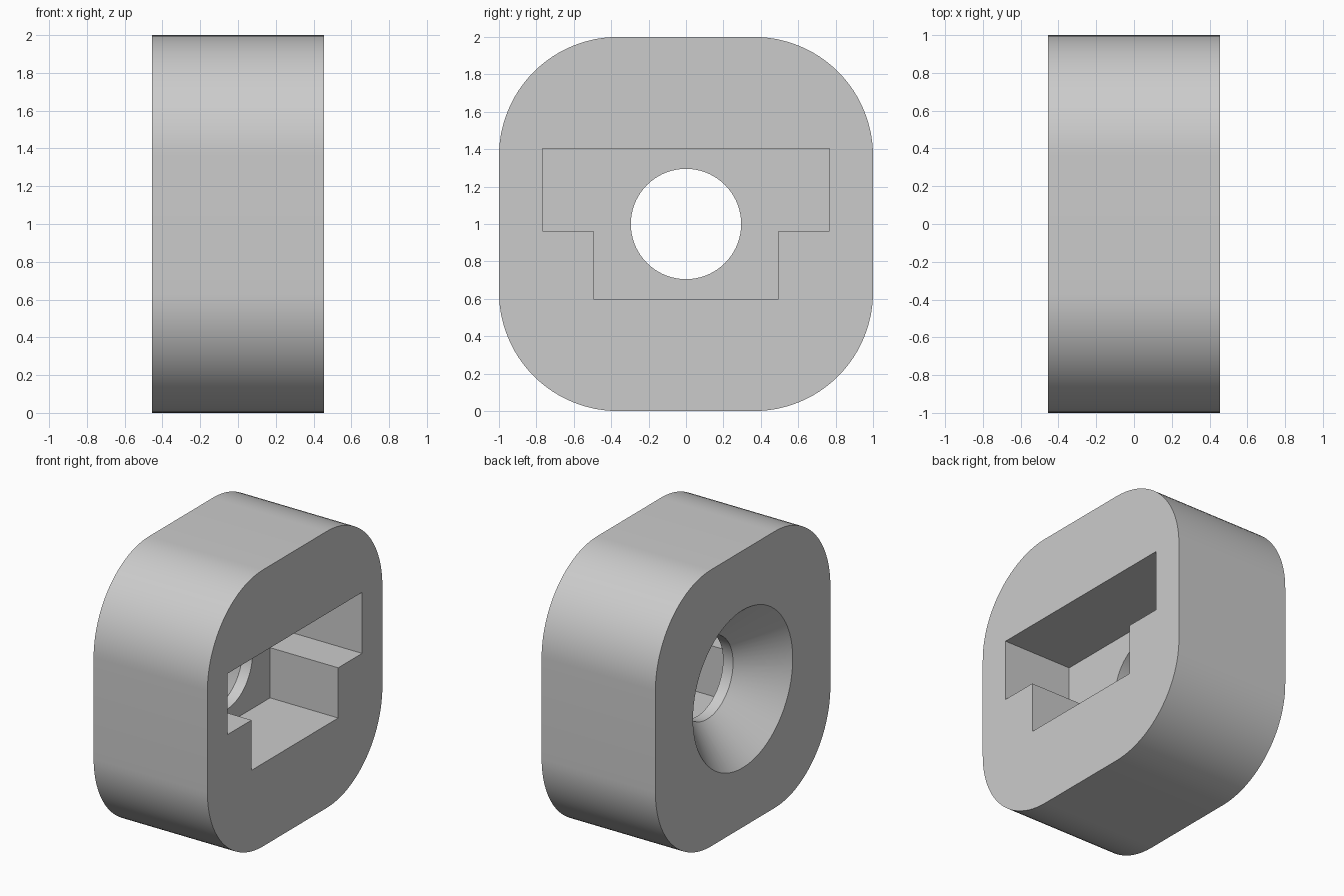
import bpy, bmesh
from math import sin, cos, pi, radians

cube = bpy.data.objects.get("Cube")
if cube:
    bpy.data.objects.remove(cube, do_unlink=True)

HALF = 0.455         # half thickness along x
CORNER = 0.636       # body corner radius
HOLE, SINK = 0.295, 0.57
SINK_DEPTH = 0.285
SLOT_FLOOR = -0.09
MID = 1.0            # centre height

grey = bpy.data.materials.new("plain grey")
grey.use_nodes = True
grey.diffuse_color = (0.6, 0.6, 0.6, 1)
grey.node_tree.nodes["Principled BSDF"].inputs["Base Color"].default_value = (0.6, 0.6, 0.6, 1)


def arc(cy, cz, r, start, sweep, n):
    return [(cy + r * cos(start + sweep * i / n), cz + r * sin(start + sweep * i / n))
            for i in range(n + 1)]


def circle(r):
    return arc(0, MID, r, 0, 2 * pi, 72)[:-1]


def loft(name, sections):
    """Closed solid through (x, [(y, z), ...]) sections along x."""
    bm = bmesh.new()
    rings = [[bm.verts.new((x, y, z)) for y, z in pts] for x, pts in sections]
    for a, b in zip(rings, rings[1:]):
        for i in range(len(a)):
            j = (i + 1) % len(a)
            bm.faces.new((a[i], a[j], b[j], b[i]))
    bm.faces.new(rings[0])
    bm.faces.new(rings[-1])
    bmesh.ops.recalc_face_normals(bm, faces=bm.faces)
    mesh = bpy.data.meshes.new(name)
    bm.to_mesh(mesh)
    bm.free()
    mesh.materials.append(grey)
    obj = bpy.data.objects.new(name, mesh)
    bpy.context.collection.objects.link(obj)
    return obj


# Rounded square body
c = 1 - CORNER
outline = []
for k, (sy, sz) in enumerate([(1, 1), (-1, 1), (-1, -1), (1, -1)]):
    outline += arc(sy * c, MID + sz * c, CORNER, k * pi / 2, pi / 2, 24)
body = loft("body", [(-HALF, outline), (HALF, outline)])

# T-shaped pocket, open on the +x face
right_half = [(0.495, 0.6), (0.495, 0.963), (0.768, 0.963), (0.768, 1.404)]
tee = right_half + [(-y, z) for y, z in reversed(right_half)]
slot = loft("slot_cutter", [(SLOT_FLOOR, tee), (HALF + 0.1, tee)])

# Countersunk through hole, wide on the -x face
over = 0.1
flare = SINK + over * (SINK - HOLE) / SINK_DEPTH
drill = loft("countersink_cutter", [(-HALF - over, circle(flare)),
                                    (-HALF + SINK_DEPTH, circle(HOLE)),
                                    (0.1, circle(HOLE))])

bpy.ops.object.select_all(action='DESELECT')
body.select_set(True)
bpy.context.view_layer.objects.active = body
for cutter in (slot, drill):
    cutter.hide_render = True
    mod = body.modifiers.new(cutter.name, 'BOOLEAN')
    mod.operation = 'DIFFERENCE'
    mod.solver = 'EXACT'
    mod.object = cutter
    bpy.ops.object.modifier_apply(modifier=mod.name)
    bpy.data.objects.remove(cutter, do_unlink=True)

bpy.ops.object.shade_smooth_by_angle(angle=radians(30))
